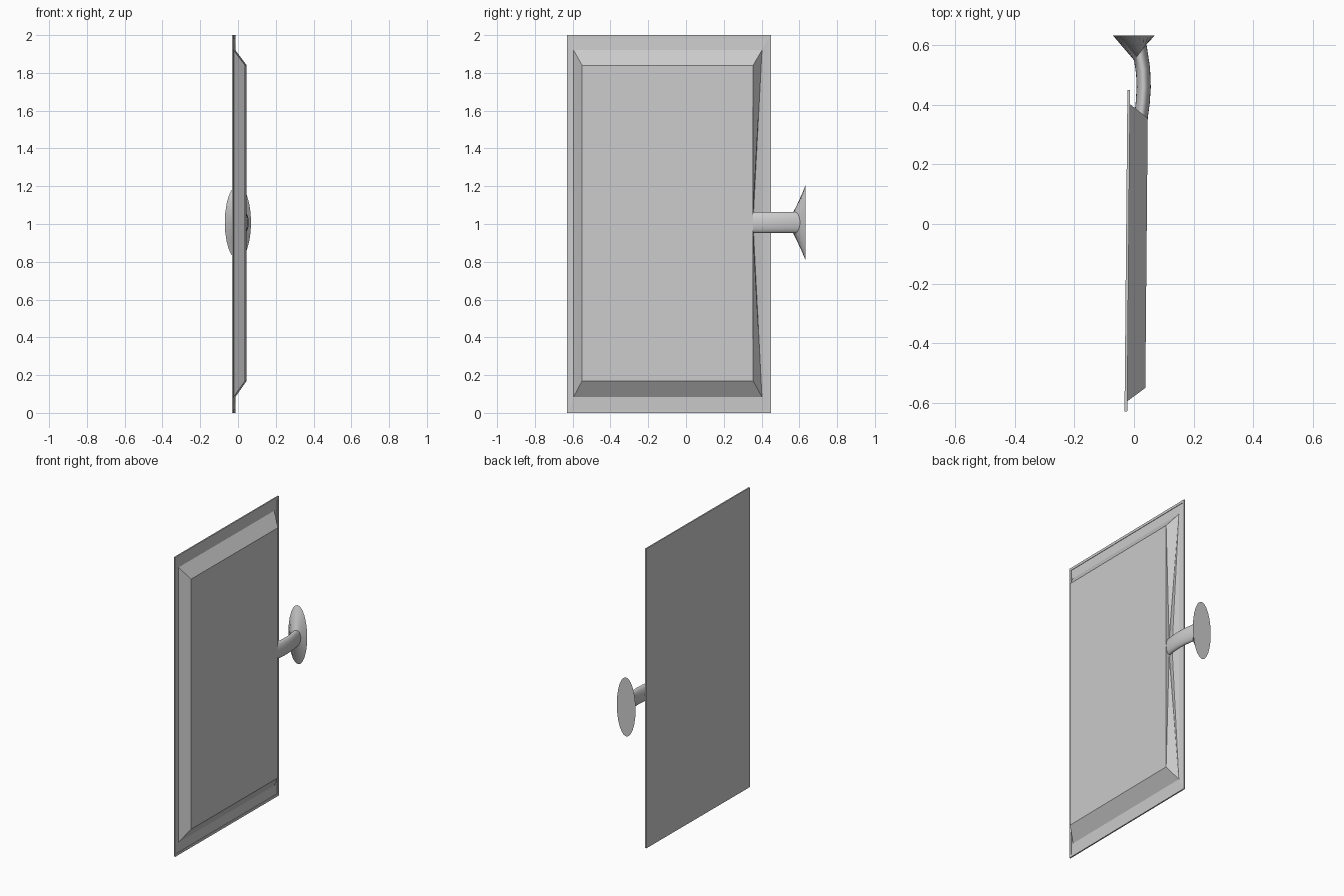
import bpy, bmesh, math

if "Cube" in bpy.data.objects:
    bpy.data.objects.remove(bpy.data.objects["Cube"])

N = 24          # sides of the arm
ZC = 1.008      # height of the arm axis


def finish(bm, name):
    bmesh.ops.recalc_face_normals(bm, faces=bm.faces)
    me = bpy.data.meshes.new(name)
    bm.to_mesh(me)
    bm.free()
    ob = bpy.data.objects.new(name, me)
    bpy.context.collection.objects.link(ob)
    return ob


def oval(bm, left, right, hz):
    """Oval ring spanning left..right in plan and +-hz in height; starts at the right."""
    cx, cy = (left[0] + right[0]) / 2, (left[1] + right[1]) / 2
    dx, dy = (right[0] - left[0]) / 2, (right[1] - left[1]) / 2
    ring = []
    for i in range(N):
        a = 2 * math.pi * i / N
        c = math.cos(a)
        ring.append(bm.verts.new((cx + dx * c, cy + dy * c, ZC + hz * math.sin(a))))
    return ring


def bridge(bm, a, b, skip=()):
    n = len(a)
    for i in range(n):
        if i not in skip:
            j = (i + 1) % n
            bm.faces.new((a[i], a[j], b[j], b[i]))


# Plan (left, right) and half height of each arm section
ARM = [((0.000, 0.355), (0.046, 0.355), 0.056),
       ((0.006, 0.410), (0.053, 0.405), 0.056),
       ((0.009, 0.460), (0.0565, 0.460), 0.056),
       ((0.007, 0.505), (0.054, 0.525), 0.056),
       ((0.000, 0.550), (0.042, 0.603), 0.056),
       ((-0.070, 0.632), (0.069, 0.632), 0.197)]

# Panel: back plate, shallow recess and raised bevelled front, as stacked rectangles
bm = bmesh.new()
LOOPS = [(-0.026, -0.63, 0.45, 0.0, 2.0),
         (-0.017, -0.63, 0.45, 0.0, 2.0),
         (-0.017, -0.615, 0.435, 0.017, 1.983),
         (-0.020, -0.615, 0.435, 0.017, 1.983),
         (-0.017, -0.595, 0.402, 0.085, 1.92),
         (0.043, -0.55, 0.355, 0.17, 1.84)]
rects = []
for x, y0, y1, z0, z1 in LOOPS:
    rects.append([bm.verts.new((x + 0.009 * y, y, z))
                  for y, z in ((y0, z0), (y1, z0), (y1, z1), (y0, z1))])
bm.faces.new(rects[0])
bm.faces.new(rects[-1])
for k in range(5):
    bridge(bm, rects[k], rects[k + 1], skip=(1,) if k == 4 else ())

# Side wall folded in around the arm opening
ring = oval(bm, *ARM[0])
b0, b1 = rects[4][1:3]
t0, t1 = rects[5][1:3]
q = N // 4


def fan(apex, lo, hi):
    for i in range(lo, hi):
        bm.faces.new((apex, ring[i % N], ring[(i + 1) % N]))


fan(t1, 0, q)
fan(b1, q, 2 * q)
fan(b0, 2 * q, 3 * q)
fan(t0, 3 * q, N)
for tri in ((t1, b1, ring[q]), (t0, b0, ring[3 * q]),
            (t0, t1, ring[0]), (b0, b1, ring[2 * q])):
    bm.faces.new(tri)
finish(bm, "panel")

# Curved arm with flared mounting disc
bm = bmesh.new()
rings = [oval(bm, *s) for s in ARM]
for a, b in zip(rings, rings[1:]):
    bridge(bm, a, b)
bm.faces.new(rings[-1])
arm = finish(bm, "mounting_arm")
bpy.context.view_layer.objects.active = arm
arm.select_set(True)
bpy.ops.object.shade_smooth_by_angle(angle=math.radians(40))
